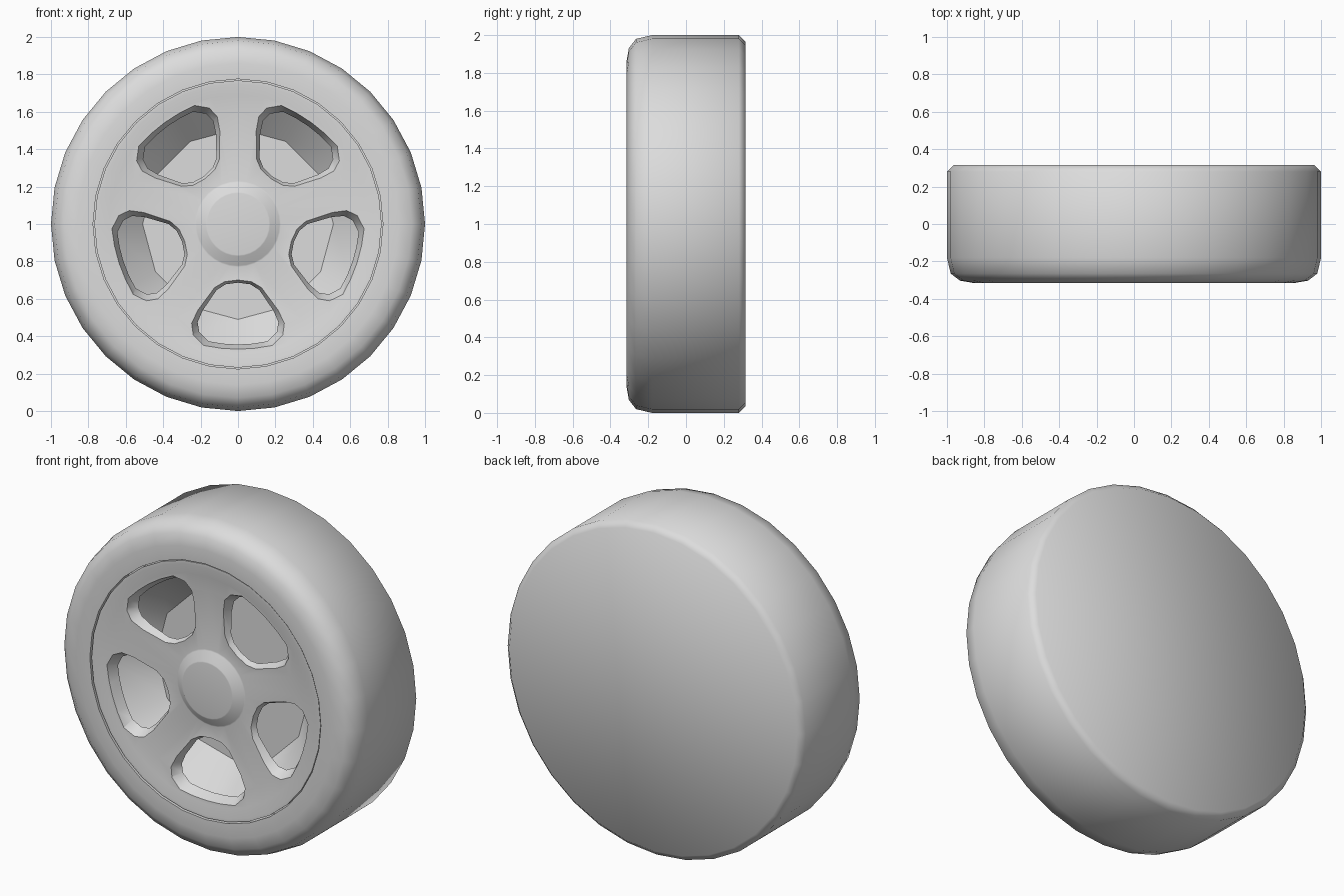
import bpy
import bmesh
from math import sin, cos, pi, radians

cube = bpy.data.objects.get("Cube")
if cube:
    bpy.data.objects.remove(cube, do_unlink=True)

grey = bpy.data.materials.new("light_grey")
grey.use_nodes = True
grey.diffuse_color = (0.72, 0.72, 0.72, 1)
grey.node_tree.nodes["Principled BSDF"].inputs["Base Color"].default_value = (0.72, 0.72, 0.72, 1)


def loft(name, rings, front_cap=True, back_cap=True):
    """Skin matching rings of points, with optional flat end caps."""
    bm = bmesh.new()
    loops = [[bm.verts.new(p) for p in ring] for ring in rings]
    for a, b in zip(loops, loops[1:]):
        for i in range(len(a)):
            j = (i + 1) % len(a)
            bm.faces.new((a[i], a[j], b[j], b[i]))
    if front_cap:
        bm.faces.new(loops[0][::-1])
    if back_cap:
        bm.faces.new(loops[-1])
    mesh = bpy.data.meshes.new(name)
    bm.to_mesh(mesh)
    bm.free()
    obj = bpy.data.objects.new(name, mesh)
    bpy.context.collection.objects.link(obj)
    mesh.materials.append(grey)
    return obj


def lathe(name, profile, sides=32, **caps):
    """Turn a (radius, y) profile about the axle."""
    steps = [2 * pi * k / sides for k in range(sides)]
    rings = [[(r * sin(a), y, 1 + r * cos(a)) for a in steps] for r, y in profile]
    return loft(name, rings, **caps)


def activate(obj):
    bpy.ops.object.select_all(action='DESELECT')
    obj.select_set(True)
    bpy.context.view_layer.objects.active = obj


# Tyre with rounded front shoulder and closed, chamfered back
tyre = lathe("tyre", [(0.70, -0.25), (0.775, -0.25), (0.775, -0.313), (0.86, -0.315),
                      (0.93, -0.303), (0.98, -0.265), (1, -0.18), (1, 0.28),
                      (0.965, 0.315)], front_cap=False)

# Shallow dished wheel face with a raised hub cap in the middle
rim = lathe("rim", [(0.165, -0.295), (0.172, -0.294), (0.222, -0.257), (0.23, -0.255),
                    (0.60, -0.288), (0.69, -0.294), (0.75, -0.306), (0.768, -0.306),
                    (0.768, -0.23)])

# Twelve-sided recess behind the spokes
recess = lathe("recess", [(0.51, -0.05), (0.71, -0.24)], sides=12, back_cap=False)

# Five tapered openings with rounded corners, given as (across, outward)
half = [(0.075, 0.30), (0.13, 0.335), (0.215, 0.46), (0.245, 0.53),
        (0.235, 0.59), (0.18, 0.645), (0.09, 0.66)]
outline = [(0, 0.29)] + half + [(0, 0.665)] + [(-x, d) for x, d in reversed(half)]
middle = 0.49
for k in range(5):
    turn = pi + radians(72) * k
    rings = []
    for y, size in ((-0.33, 1.11), (-0.19, 0.79)):
        ring = []
        for x, d in outline:
            u, v = x * size, middle + (d - middle) * size
            ring.append((u * cos(turn) + v * sin(turn), y, 1 + v * cos(turn) - u * sin(turn)))
        rings.append(ring[::-1])
    cutter = loft("opening_cutter", rings)
    bm = bmesh.new()
    bm.from_mesh(cutter.data)
    bmesh.ops.recalc_face_normals(bm, faces=bm.faces)
    bm.to_mesh(cutter.data)
    bm.free()
    cutter.hide_render = True
    cut = rim.modifiers.new("opening", 'BOOLEAN')
    cut.operation = 'DIFFERENCE'
    cut.solver = 'EXACT'
    cut.object = cutter
    activate(rim)
    bpy.ops.object.modifier_apply(modifier=cut.name)
    bpy.data.objects.remove(cutter, do_unlink=True)

# Smooth shading with crisp edges kept
for obj, angle in ((tyre, 50), (rim, 40), (recess, 32)):
    activate(obj)
    bpy.ops.object.shade_smooth_by_angle(angle=radians(angle))
